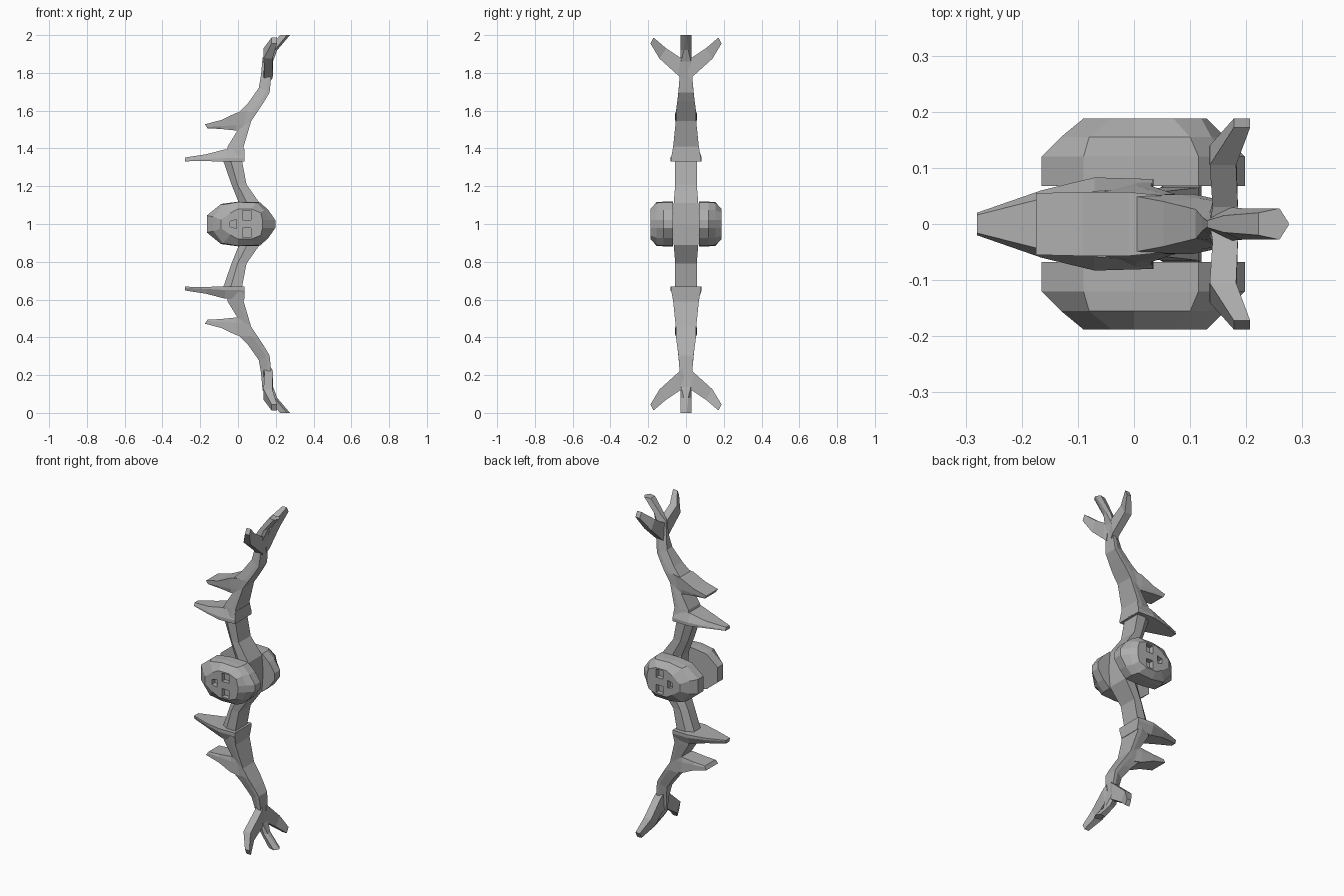
import bpy, bmesh

if "Cube" in bpy.data.objects:
    bpy.data.objects.remove(bpy.data.objects["Cube"], do_unlink=True)

bone = bpy.data.materials.new("bone grey")
bone.use_nodes = True
grey = (0.42, 0.42, 0.42, 1)
bone.diffuse_color = grey
bone.node_tree.nodes["Principled BSDF"].inputs["Base Color"].default_value = grey


def loft(name, rings, mirror="", cap_start=True):
    """Skin rings of points; z is measured from the middle of the bow."""
    bm = bmesh.new()
    loops = [[bm.verts.new(p) for p in ring] for ring in rings]
    n = len(loops[0])
    for low, high in zip(loops, loops[1:]):
        for i in range(n):
            j = (i + 1) % n
            bm.faces.new((low[i], low[j], high[j], high[i]))
    if cap_start:
        bm.faces.new(loops[0][::-1])
    bm.faces.new(loops[-1])
    bmesh.ops.recalc_face_normals(bm, faces=bm.faces)
    mesh = bpy.data.meshes.new(name)
    bm.to_mesh(mesh)
    bm.free()
    mesh.materials.append(bone)
    obj = bpy.data.objects.new(name, mesh)
    obj.location.z = 1
    bpy.context.collection.objects.link(obj)
    if mirror:
        mod = obj.modifiers.new("mirror", "MIRROR")
        mod.use_axis = ["X" in mirror, "Y" in mirror, "Z" in mirror]
    return obj


def section(a, b, wa, wm, wb, t=0.3):
    """Six-sided section from outer point a to inner point b, with half widths."""
    mx, mz = a[0] + (b[0] - a[0]) * t, a[1] + (b[1] - a[1]) * t
    half = [(a[0], wa, a[1]), (mx, wm, mz), (b[0], wb, b[1])]
    return half + [(x, -y, z) for x, y, z in reversed(half)]


# Grip through the middle
loft("grip", [
    section((0.12, 0), (0.01, 0), 0.07, 0.07, 0.035, 0.6),
    section((0.115, 0.11), (0.005, 0.11), 0.065, 0.065, 0.035, 0.6),
    section((0.045, 0.21), (-0.035, 0.21), 0.057, 0.057, 0.03, 0.6),
    section((0.02, 0.34), (-0.08, 0.34), 0.057, 0.057, 0.03, 0.6),
], "Z", cap_start=False)

# Curved limbs, ending in the middle prong
loft("limb", [
    section((0.035, 0.335), (-0.07, 0.335), 0.08, 0.08, 0.06),
    section((0.03, 0.41), (-0.055, 0.41), 0.068, 0.068, 0.055),
    section((0.07, 0.545), (0.0, 0.50), 0.054, 0.054, 0.05),
    section((0.107, 0.60), (0.0, 0.585), 0.053, 0.053, 0.05),
    section((0.14, 0.65), (0.053, 0.64), 0.046, 0.046, 0.04),
    section((0.167, 0.695), (0.11, 0.72), 0.04, 0.04, 0.026),
    section((0.178, 0.80), (0.122, 0.79), 0.032, 0.032, 0.012),
    section((0.185, 0.86), (0.13, 0.88), 0.026, 0.03, 0.006),
    section((0.207, 0.92), (0.16, 0.92), 0.012, 0.028, 0.015),
    section((0.275, 1.0), (0.222, 1.0), 0.003, 0.028, 0.02),
], "Z")

# Long spike with its collar, and the broader tooth beyond it
loft("collar_spike", [
    section((-0.28, 0.332), (-0.28, 0.352), 0.02, 0.02, 0.016),
    section((-0.165, 0.333), (-0.165, 0.37), 0.06, 0.06, 0.045),
    section((-0.07, 0.33), (-0.07, 0.395), 0.083, 0.083, 0.058),
    section((0.035, 0.33), (0.033, 0.40), 0.08, 0.08, 0.066),
], "Z")
loft("limb_tooth", [
    section((-0.162, 0.507), (-0.175, 0.528), 0.05, 0.055, 0.055),
    section((-0.09, 0.503), (-0.09, 0.55), 0.05, 0.055, 0.057),
    section((-0.01, 0.495), (-0.01, 0.588), 0.05, 0.055, 0.057),
    section((0.05, 0.50), (0.06, 0.60), 0.05, 0.05, 0.05),
], "Z")


# Side prongs forking off each limb tip
def prong_ring(low, high, x0, x1):
    return [(x0, *low), (x1, *low), (x1, *high), (x0, *high)]


loft("side_prong", [
    prong_ring((0.02, 0.765), (0.0, 0.87), 0.135, 0.18),
    prong_ring((0.04, 0.785), (0.03, 0.88), 0.14, 0.185),
    prong_ring((0.14, 0.875), (0.105, 0.93), 0.135, 0.182),
    prong_ring((0.188, 0.955), (0.172, 0.987), 0.178, 0.207),
], "YZ")


# Skulls lying on their sides, one on each face of the grip
def skull_ring(y, half):
    return [(x, y, z) for x, z in half] + [(x, y, -z) for x, z in reversed(half)]


full = [(-0.165, 0.045), (-0.09, 0.106), (0, 0.118), (0.115, 0.115), (0.16, 0.075), (0.198, 0.02)]
cheek = [(-0.13, 0.038), (-0.08, 0.102), (0, 0.116), (0.1, 0.112), (0.138, 0.073), (0.163, 0.02)]
face = [(-0.09, 0.022), (-0.04, 0.058), (0, 0.08), (0.07, 0.08), (0.12, 0.06), (0.13, 0.02)]
skull = loft("skull", [skull_ring(0.068, full), skull_ring(0.12, full),
                       skull_ring(0.155, cheek), skull_ring(0.188, face)])


def cut(target, name, corners):
    """Sink a straight-sided socket into the face."""
    cutter = loft(name, [[(x, y, z) for x, z in corners] for y in (0.16, 0.25)])
    mod = target.modifiers.new(name, "BOOLEAN")
    mod.operation, mod.solver, mod.object = "DIFFERENCE", "EXACT", cutter
    cutter.hide_render = True
    bpy.context.view_layer.update()
    bpy.context.view_layer.objects.active = target
    bpy.ops.object.modifier_apply(modifier=name)
    bpy.data.objects.remove(cutter, do_unlink=True)


for s in (1, -1):
    cut(skull, "eye_socket", [(0.023, 0.022 * s), (0.07, 0.022 * s),
                              (0.07, 0.072 * s), (0.023, 0.072 * s)])
cut(skull, "nose_socket", [(-0.042, -0.014), (-0.008, -0.024), (-0.008, 0.024), (-0.042, 0.014)])
skull.modifiers.new("mirror", "MIRROR").use_axis = (False, True, False)
